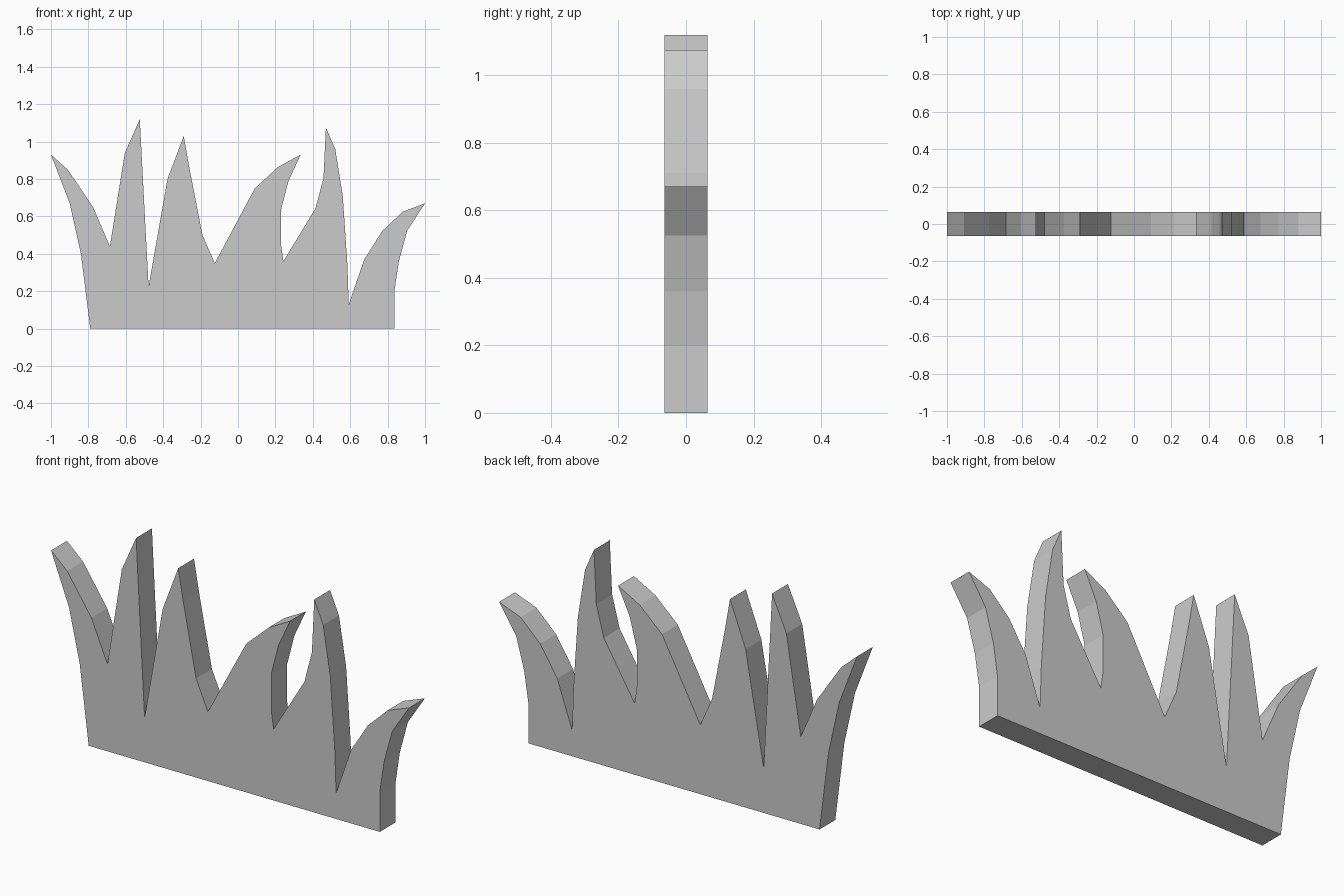
import bpy, bmesh

HALF = 0.063  # half the slab thickness

# Each blade: outline in (x, z) from its left foot through the tip to its right foot
blades = [
    [(-0.79, 0), (-0.84, 0.40), (-0.90, 0.67), (-1.0, 0.93), (-0.91, 0.85), (-0.775, 0.65), (-0.685, 0.44)],
    [(-0.605, 0.94), (-0.525, 1.12), (-0.51, 0.83), (-0.478, 0.225)],
    [(-0.377, 0.80), (-0.29, 1.03), (-0.262, 0.87), (-0.19, 0.50), (-0.124, 0.35)],
    [(0.09, 0.75), (0.215, 0.865), (0.335, 0.93), (0.27, 0.79), (0.23, 0.635), (0.23, 0.45), (0.243, 0.36)],
    [(0.415, 0.645), (0.457, 0.805), (0.47, 1.075), (0.52, 0.96), (0.56, 0.71), (0.585, 0.34), (0.592, 0.13)],
    [(0.675, 0.37), (0.77, 0.52), (0.88, 0.625), (1.0, 0.67), (0.905, 0.525), (0.86, 0.36), (0.836, 0.20), (0.836, 0)],
]
outline = [p for blade in blades for p in blade]

# Grass slab: fill the outline and extrude it front to back
bm = bmesh.new()
face = bm.faces.new([bm.verts.new((x, -HALF, z)) for x, z in outline])
extruded = bmesh.ops.extrude_face_region(bm, geom=[face], use_keep_orig=True)["geom"]
bmesh.ops.translate(bm, vec=(0, 2 * HALF, 0),
                    verts=[g for g in extruded if isinstance(g, bmesh.types.BMVert)])
bmesh.ops.recalc_face_normals(bm, faces=bm.faces)

mesh = bpy.data.meshes.new("grass_tuft")
bm.to_mesh(mesh)
bm.free()
bpy.context.collection.objects.link(bpy.data.objects.new("grass_tuft", mesh))
